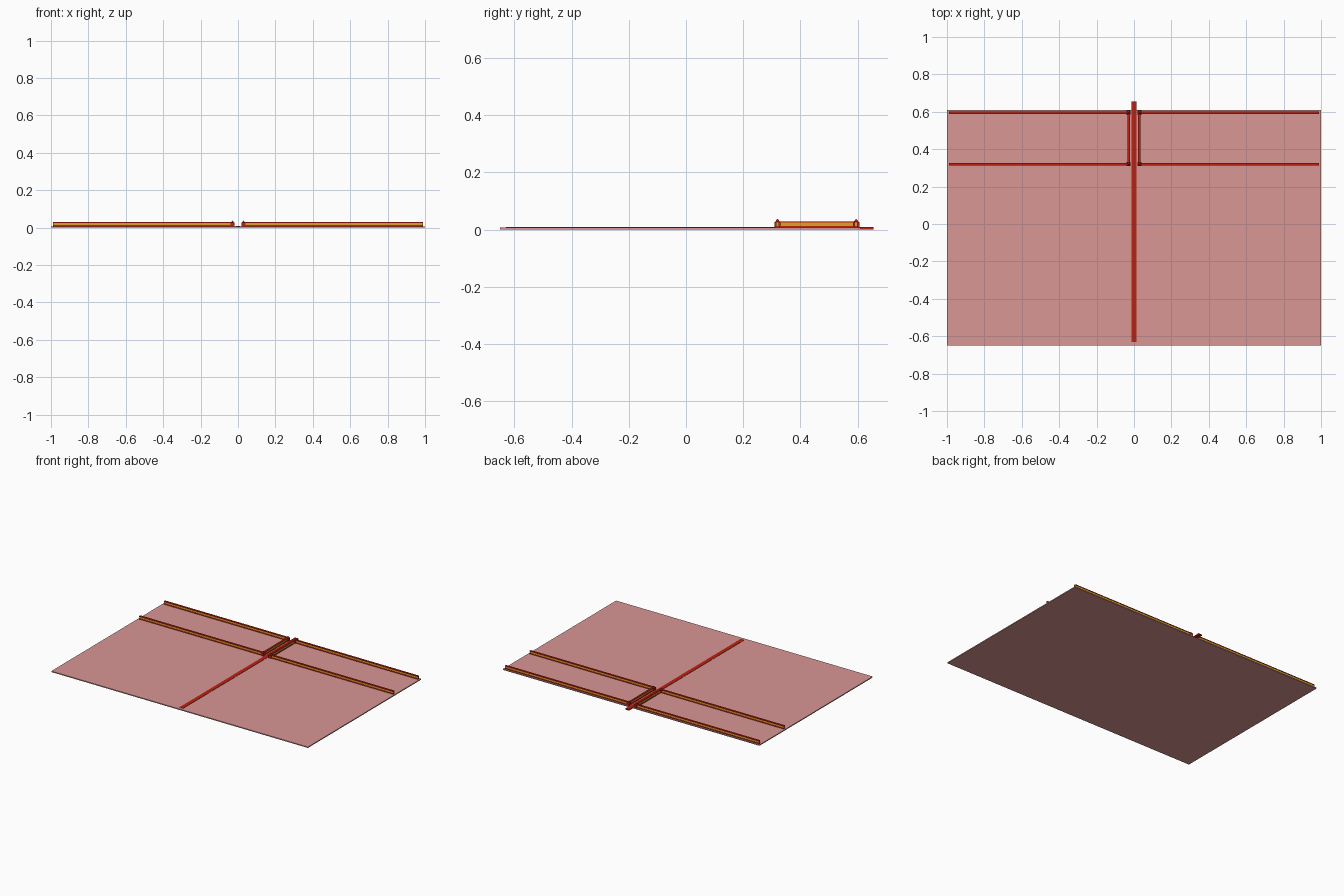
import bpy
from math import pi

if "Cube" in bpy.data.objects:
    bpy.data.objects.remove(bpy.data.objects["Cube"])


def material(name, rgb):
    m = bpy.data.materials.new(name)
    m.diffuse_color = (*rgb, 1)
    m.use_nodes = True
    m.node_tree.nodes["Principled BSDF"].inputs["Base Color"].default_value = m.diffuse_color
    return m


PINK = material("pale_red", (0.70, 0.31, 0.30))
RED = material("red", (0.52, 0.015, 0.006))
GOLD = material("gold", (0.75, 0.36, 0.02))


def box(name, x0, x1, y0, y1, z0, z1, mat):
    bpy.ops.mesh.primitive_cube_add(size=1, location=((x0 + x1) / 2, (y0 + y1) / 2, (z0 + z1) / 2))
    o = bpy.context.object
    o.name = name
    o.scale = (x1 - x0, y1 - y0, z1 - z0)
    o.data.materials.append(mat)
    return o


def railing(name, x0, x1, y0, y1):
    # red base, gold infill and red handrail
    box(name + "_base", x0, x1, y0, y1, 0.006, 0.013, RED)
    along_x = x1 - x0 > y1 - y0
    ix, iy = (0, 0.002) if along_x else (0.002, 0)
    box(name + "_infill", x0 + ix, x1 - ix, y0 + iy, y1 - iy, 0.013, 0.024, GOLD)
    box(name + "_handrail", x0, x1, y0, y1, 0.024, 0.029, RED)


# floor and central runner
box("floor", -1, 1, -0.65, 0.61, 0, 0.007, PINK)
box("runner", -0.014, 0.014, -0.63, 0.655, 0.001, 0.009, RED)

rows = (0.32, 0.595)
for side, s in (("left", -1), ("right", 1)):
    # long rails across the floor
    for row, y in zip(("front", "back"), rows):
        a, b = sorted((s * 0.03, s * 0.99))
        railing(f"{side}_{row}_rail", a, b, y - 0.007, y + 0.007)
        # corner post with diamond finial
        px = s * 0.029
        box(f"{side}_{row}_post", px - 0.010, px + 0.010, y - 0.011, y + 0.011, 0.006, 0.027, RED)
        bpy.ops.mesh.primitive_cone_add(vertices=4, radius1=0.012, radius2=0, depth=0.010,
                                        location=(px, y, 0.033), rotation=(0, 0, pi / 4))
        cap = bpy.context.object
        cap.name = f"{side}_{row}_finial"
        cap.data.materials.append(RED)
    # short rails beside the runner
    railing(f"{side}_aisle_rail", s * 0.028 - 0.006, s * 0.028 + 0.006, rows[0], rows[1])
